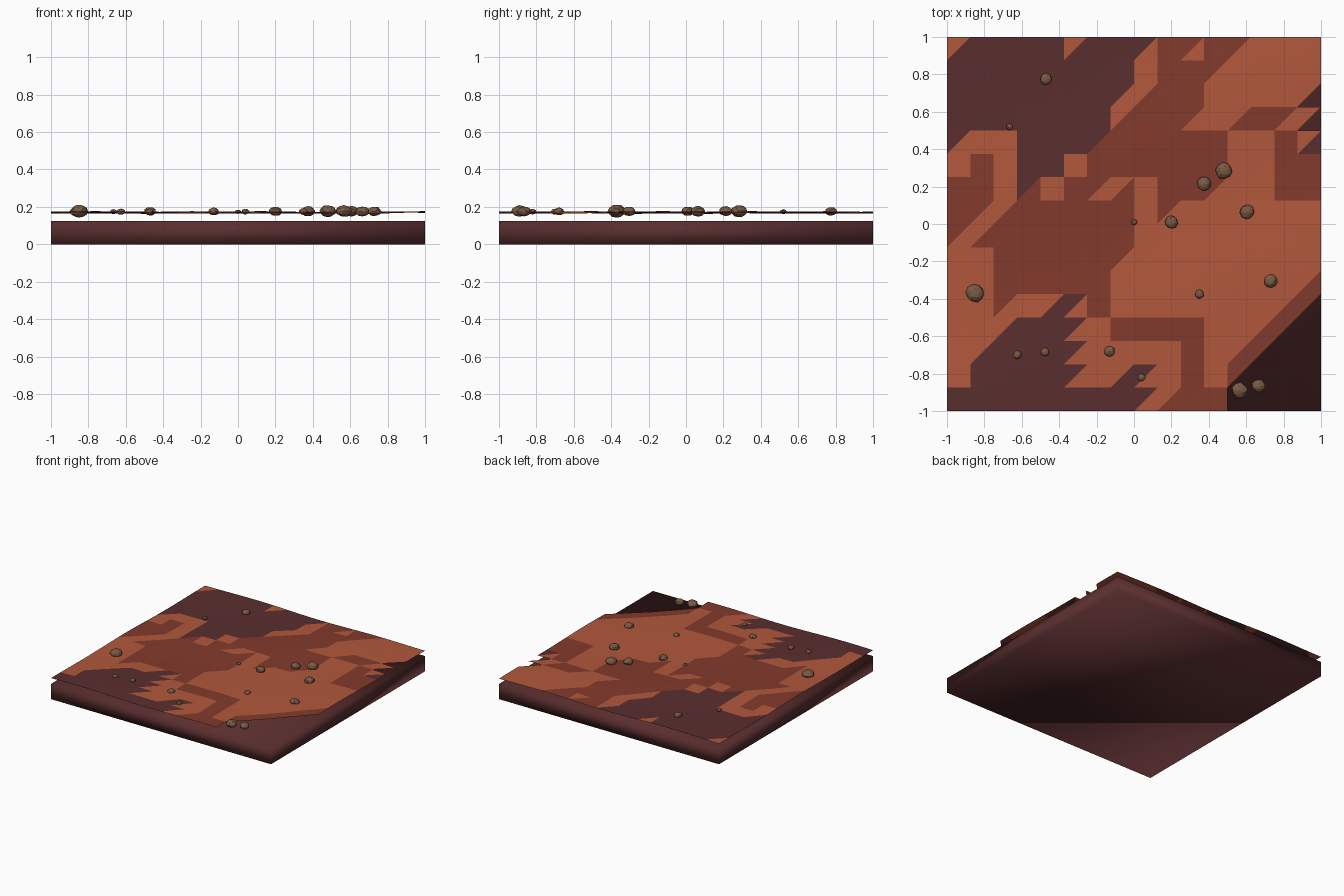
import bpy, bmesh, math, random
from mathutils import Vector

if "Cube" in bpy.data.objects:
    bpy.data.objects.remove(bpy.data.objects["Cube"])

random.seed(4)


def material(name, r, g, b):
    lin = [(c / 255 / 12.92) if c < 10 else ((c / 255 + 0.055) / 1.055) ** 2.4 for c in (r, g, b)]
    m = bpy.data.materials.new(name)
    m.diffuse_color = (*lin, 1)
    m.use_nodes = True
    m.node_tree.nodes["Principled BSDF"].inputs["Base Color"].default_value = m.diffuse_color
    return m


ORANGE = material("rust orange", 178, 88, 60)
RED = material("dark red earth", 131, 58, 44)
PLUM = material("plum brown rock", 90, 46, 47)
STONE = material("stone brown", 122, 90, 68)


def make_object(name, bm, mats, smooth=False):
    me = bpy.data.meshes.new(name)
    for f in bm.faces:
        f.smooth = smooth
    bm.to_mesh(me)
    bm.free()
    for m in mats:
        me.materials.append(m)
    ob = bpy.data.objects.new(name, me)
    bpy.context.collection.objects.link(ob)
    return ob


# Base slab: softly shaded plain box
bm = bmesh.new()
bmesh.ops.create_cube(bm, size=1)
for v in bm.verts:
    v.co = Vector((v.co.x * 2, v.co.y * 2, (v.co.z + 0.5) * 0.125))
make_object("base_slab", bm, [PLUM], True)

# Ground patches as outlines on the 16 x 16 cell grid
red_patches = [
    [(0, 10), (1, 10), (1, 11), (2, 11), (2, 9), (0, 7)],
    [(0, 6), (3, 9), (4, 10), (4, 9), (5, 9), (6, 9), (7, 9), (8, 10), (8, 7), (7, 6),
     (7, 4), (6, 5), (4, 5), (3, 5), (2, 4), (2, 7), (1, 7)],
    [(5, 10), (6, 10), (6, 11), (9, 14), (9, 16), (13, 16), (11, 14), (11, 13), (10, 12),
     (11, 12), (12, 12), (13, 13), (15, 13), (14, 12), (12, 12), (12, 10), (11, 9),
     (10, 9), (9, 8), (9, 10), (7, 10), (6, 9), (5, 9)],
    [(14, 9), (14, 12), (15, 12), (15, 11), (16, 11), (16, 10), (16, 9)],
    [(7, 4), (11, 4), (11, 1), (12, 1), (12, 2), (16, 6), (16, 5), (12, 1), (12, 0),
     (9, 0), (10, 1), (10, 3), (8, 3), (7, 3)],
]
plum_patches = [
    [(0, 11), (0, 15), (1, 16), (5, 16), (5, 15), (6, 16), (9, 16), (8, 15), (8, 14),
     (7, 13), (7, 12), (6, 11), (5, 11), (5, 10), (4, 10), (3, 9), (3, 12), (1, 12)],
    [(0, 0), (0, 1), (1, 1), (1, 2), (3, 4), (4, 4), (5, 5), (6, 5), (5, 4), (6, 4),
     (7, 4), (5, 3), (6, 3), (5, 2), (6, 2), (5, 1), (8, 1), (9, 1), (8, 0)],
    [(7, 1), (8, 2), (9, 2), (8, 1)],
    [(15, 11), (16, 12), (16, 11)],
]
orange_patches = [
    [(8, 14), (8, 15), (9, 16), (9, 14), (7, 12), (7, 13)],
    [(10, 15), (11, 16), (11, 15)],
    [(5, 10), (5, 11), (6, 11), (6, 10)],
]
gaps = [
    [(12, 0), (12, 1), (16, 5), (16, 0)],
    [(15, 13), (16, 14), (16, 13)],
    [(15, 12), (16, 13), (16, 12)],
]


def inside(x, y, poly):
    hit = False
    for (ax, ay), (bx, by) in zip(poly, poly[1:] + poly[:1]):
        if (ay > y) != (by > y) and x < ax + (y - ay) * (bx - ax) / (by - ay):
            hit = not hit
    return hit


def ground_z(i, j):
    return 0.17 + 0.004 * math.sin(i * 0.75 + j * 0.3) + 0.003 * math.cos(j * 0.8 - i * 0.35)


# Ground sheet: gently rolling triangles coloured by patch
bm = bmesh.new()
grid = [[bm.verts.new((i / 8 - 1, j / 8 - 1, ground_z(i, j))) for j in range(17)] for i in range(17)]
for i in range(16):
    for j in range(16):
        for tri in (((i, j), (i + 1, j + 1), (i, j + 1)), ((i, j), (i + 1, j), (i + 1, j + 1))):
            cx = sum(p[0] for p in tri) / 3
            cy = sum(p[1] for p in tri) / 3
            if any(inside(cx, cy, p) for p in gaps):
                continue
            face = bm.faces.new([grid[a][b] for a, b in tri])
            for index, patches in ((1, red_patches), (2, plum_patches), (0, orange_patches)):
                if any(inside(cx, cy, p) for p in patches):
                    face.material_index = index
bmesh.ops.delete(bm, geom=[v for v in bm.verts if not v.link_faces], context='VERTS')
make_object("ground_sheet", bm, [ORANGE, RED, PLUM])

# Scattered stones: x, y, radius
stones = [
    (-0.47, 0.775, 0.032), (-0.665, 0.52, 0.018), (0.48, 0.285, 0.045), (0.375, 0.215, 0.037),
    (0.605, 0.065, 0.039), (0.20, 0.01, 0.035), (0.0, 0.01, 0.016), (-0.85, -0.37, 0.048),
    (0.73, -0.305, 0.036), (0.35, -0.375, 0.024), (-0.625, -0.70, 0.023), (-0.475, -0.685, 0.023),
    (-0.13, -0.68, 0.029), (0.04, -0.82, 0.021), (0.565, -0.89, 0.043), (0.665, -0.865, 0.037),
]
for n, (x, y, r) in enumerate(stones):
    bm = bmesh.new()
    bmesh.ops.create_icosphere(bm, subdivisions=2, radius=r)
    for v in bm.verts:
        v.co *= random.uniform(0.92, 1.06)
        v.co.z *= 0.72
    ob = make_object(f"stone_{n + 1}", bm, [STONE])
    ob.location = (x, y, 0.172 + 0.12 * r)
    ob.rotation_euler.z = random.uniform(0, math.tau)
